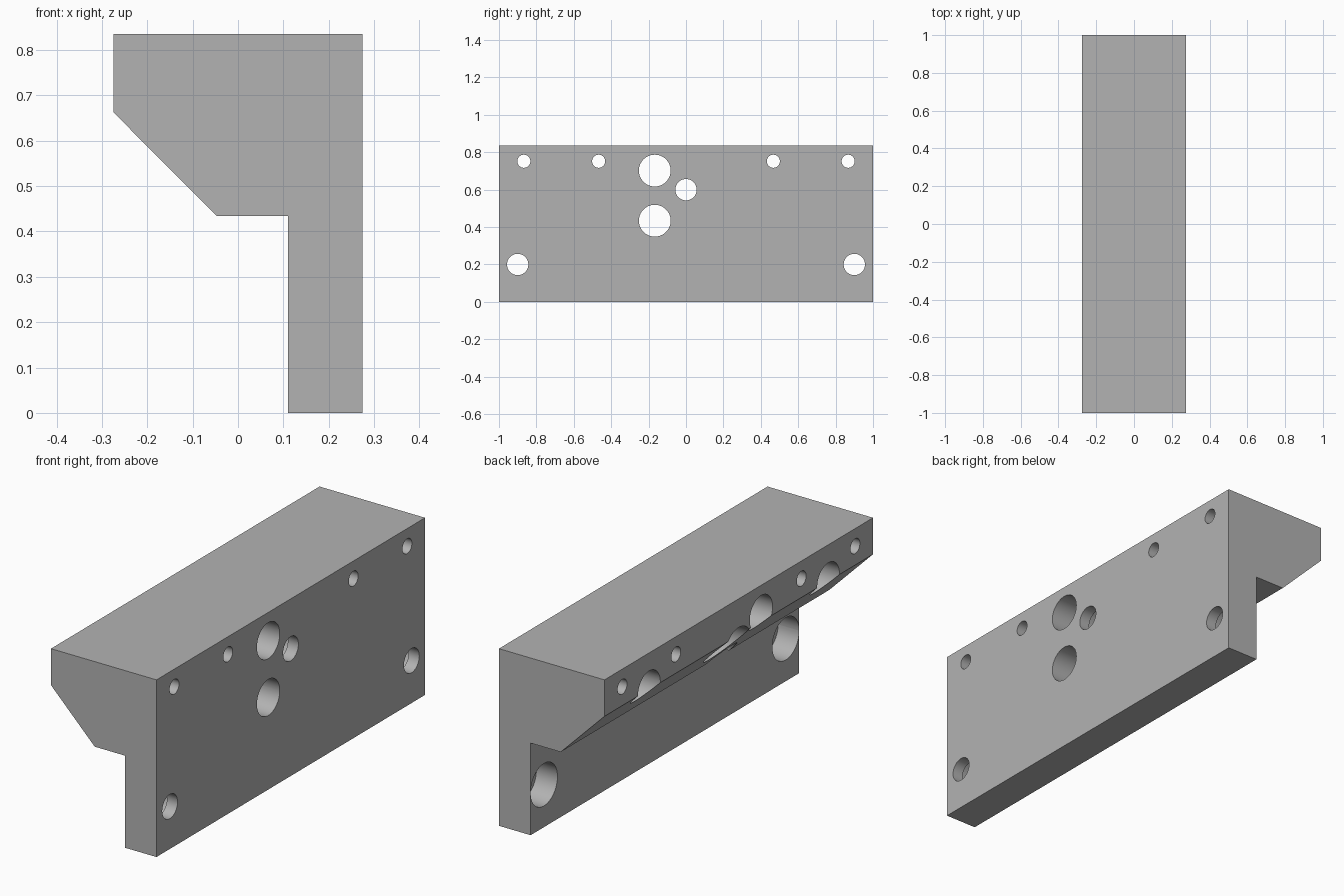
import bpy, bmesh, math
from mathutils import Matrix

cube = bpy.data.objects.get("Cube")
if cube:
    bpy.data.objects.remove(cube, do_unlink=True)

grey = bpy.data.materials.new("machined_grey")
grey.use_nodes = True
grey.diffuse_color = (0.45, 0.45, 0.45, 1)
grey.node_tree.nodes["Principled BSDF"].inputs["Base Color"].default_value = grey.diffuse_color


def make_object(name, bm):
    mesh = bpy.data.meshes.new(name)
    bmesh.ops.recalc_face_normals(bm, faces=bm.faces)
    bm.to_mesh(mesh)
    bm.free()
    mesh.materials.append(grey)
    obj = bpy.data.objects.new(name, mesh)
    bpy.context.collection.objects.link(obj)
    return obj


# Extruded bracket: thick head, sloped underside and thin hanging plate
LEFT, RIGHT, PLATE, TOP, STEP = -0.275, 0.275, 0.11, 0.835, 0.434
profile = [(RIGHT, 0), (RIGHT, TOP), (LEFT, TOP), (LEFT, 0.663),
           (-0.047, STEP), (PLATE, STEP), (PLATE, 0)]
bm = bmesh.new()
end = bm.faces.new([bm.verts.new((x, -1, z)) for x, z in profile])
side = bmesh.ops.extrude_face_region(bm, geom=[end])
bmesh.ops.translate(bm, vec=(0, 2, 0),
                    verts=[v for v in side["geom"] if isinstance(v, bmesh.types.BMVert)])
block = make_object("mounting_bracket", bm)


def drill(y, z, radius, x_start=-0.4, x_end=0.4):
    """Bore a round hole along x between two depths."""
    bm = bmesh.new()
    place = Matrix.Translation(((x_start + x_end) / 2, y, z)) @ Matrix.Rotation(math.pi / 2, 4, "Y")
    bmesh.ops.create_cone(bm, cap_ends=True, segments=64, radius1=radius, radius2=radius,
                          depth=x_end - x_start, matrix=place)
    cutter = make_object("hole_cutter", bm)
    cutter.hide_render = True
    mod = block.modifiers.new("hole", "BOOLEAN")
    mod.operation, mod.solver, mod.object = "DIFFERENCE", "EXACT", cutter
    bpy.ops.object.modifier_apply(modifier=mod.name)
    bpy.data.objects.remove(cutter, do_unlink=True)


bpy.context.view_layer.objects.active = block
block.select_set(True)

# Mirrored holes: small through holes and blind pockets in the head
for s in (-1, 1):
    drill(s * 0.867, 0.752, 0.035)
    drill(s * 0.467, 0.752, 0.035)
    drill(s * 0.667, 0.667, 0.083, x_end=0.08)

# Counterbored screw holes
for y, z in ((-0.9, 0.2), (0.9, 0.2), (0, 0.6)):
    drill(y, z, 0.057)
    drill(y, z, 0.1, x_end=0.22)

# Large through holes
for z in (0.702, STEP):
    drill(-0.167, z, 0.085)

bpy.ops.object.shade_smooth_by_angle(angle=math.radians(30))
